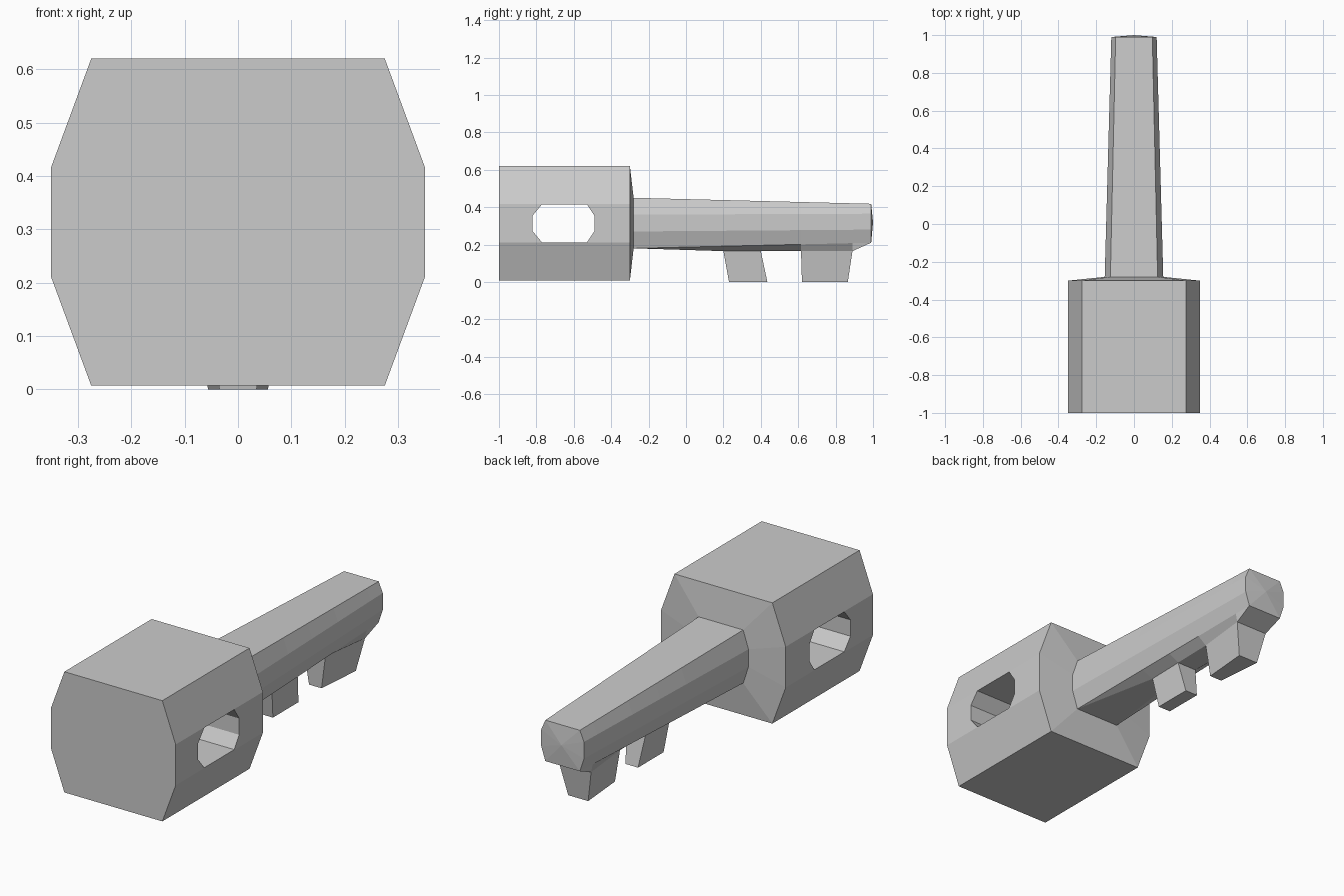
import bpy, bmesh

cube = bpy.data.objects.get("Cube")
if cube:
    bpy.data.objects.remove(cube, do_unlink=True)

# Single plain grey metal
metal = bpy.data.materials.new("grey metal")
metal.use_nodes = True
GREY = (0.6, 0.6, 0.6, 1)
metal.diffuse_color = GREY
metal.node_tree.nodes["Principled BSDF"].inputs["Base Color"].default_value = GREY


def loft(name, rings, tip=None):
    """Skin a list of equal-length rings, capping both ends."""
    bm = bmesh.new()
    vs = [[bm.verts.new(p) for p in ring] for ring in rings]
    n = len(rings[0])
    for a, b in zip(vs, vs[1:]):
        for i in range(n):
            j = (i + 1) % n
            bm.faces.new((a[i], a[j], b[j], b[i]))
    bm.faces.new(vs[0])
    if tip:
        centre = bm.verts.new(tip)
        for i in range(n):
            bm.faces.new((vs[-1][i], vs[-1][(i + 1) % n], centre))
    else:
        bm.faces.new(vs[-1])
    bmesh.ops.remove_doubles(bm, verts=bm.verts, dist=1e-4)
    bmesh.ops.recalc_face_normals(bm, faces=bm.faces)
    me = bpy.data.meshes.new(name)
    bm.to_mesh(me)
    bm.free()
    me.materials.append(metal)
    ob = bpy.data.objects.new(name, me)
    bpy.context.collection.objects.link(ob)
    return ob


def mirrored(half, y):
    """Close a right-hand (x, z) profile, listed top to bottom, across x = 0."""
    return [(x, y, z) for x, z in half] + [(-x, y, z) for x, z in reversed(half)]


# Octagonal bow with a shallow shoulder behind it
bow_half = [(0.275, 0.62), (0.35, 0.417), (0.35, 0.21), (0.275, 0.007)]
base_half = [(0.125, 0.45), (0.155, 0.36), (0.155, 0.27), (0.125, 0.18)]
tip_half = [(0.097, 0.418), (0.12, 0.365), (0.12, 0.28), (0.097, 0.21)]
bow = loft("bow", [mirrored(bow_half, -1), mirrored(bow_half, -0.3),
                   mirrored(base_half, -0.28)])

# Octagonal hole cut sideways through the bow
hole = [(-0.77, 0.415), (-0.53, 0.415), (-0.49, 0.355), (-0.49, 0.272),
        (-0.53, 0.212), (-0.77, 0.212), (-0.82, 0.272), (-0.82, 0.355)]
cutter = loft("hole_cutter", [[(x, y, z) for y, z in hole] for x in (-0.5, 0.5)])
cutter.hide_render = True
mod = bow.modifiers.new("hole", 'BOOLEAN')
mod.object = cutter
mod.operation = 'DIFFERENCE'
mod.solver = 'EXACT'
bpy.context.view_layer.objects.active = bow
bpy.ops.object.modifier_apply(modifier=mod.name)
bpy.data.objects.remove(cutter, do_unlink=True)

# Tapered shaft whose underside narrows into a keel carrying the teeth
START, END = -0.28, 0.99
KEEL = 0.165
keel_widths = [(0.2, 0.05), (0.4, 0.055), (0.615, 0.06), (0.89, 0.09)]


def shaft_ring(y, keel=None):
    t = (y - START) / (END - START)
    half = [(a[0] + (b[0] - a[0]) * t, a[1] + (b[1] - a[1]) * t)
            for a, b in zip(base_half, tip_half)]
    return mirrored(half + [(keel, KEEL) if keel else half[-1]], y)


def shaft_loft():
    rings = [shaft_ring(START)]
    rings += [shaft_ring(y, w) for y, w in keel_widths]
    rings.append(shaft_ring(END))
    # Drop the doubled corner where the end rings have no keel
    bm_tip = (0, 1, 0.32)
    return loft_with_ends(rings, bm_tip)


def loft_with_ends(rings, tip):
    bm = bmesh.new()
    seen = {}

    def vert(p):
        key = tuple(round(c, 5) for c in p)
        if key not in seen:
            seen[key] = bm.verts.new(p)
        return seen[key]

    def face(points):
        vs = list(dict.fromkeys(vert(p) for p in points))
        if len(vs) > 2:
            bm.faces.new(vs)

    n = len(rings[0])
    for a, b in zip(rings, rings[1:]):
        for i in range(n):
            j = (i + 1) % n
            face((a[i], a[j], b[j], b[i]))
    face(rings[0])
    for i in range(n):
        face((rings[-1][i], rings[-1][(i + 1) % n], tip))
    bmesh.ops.recalc_face_normals(bm, faces=bm.faces)
    me = bpy.data.meshes.new("shaft")
    bm.to_mesh(me)
    bm.free()
    me.materials.append(metal)
    ob = bpy.data.objects.new("shaft", me)
    bpy.context.collection.objects.link(ob)
    return ob


shaft_loft()


# Teeth: (y, half width) at front and back, for the top and the bottom
def tooth(name, top, bottom):
    def ring(ends, z):
        (y0, w0), (y1, w1) = ends
        return [(-w0, y0, z), (w0, y0, z), (w1, y1, z), (-w1, y1, z)]
    loft(name, [ring(top, KEEL), ring(bottom, 0)])


tooth("inner_tooth", keel_widths[:2], [(0.23, 0.035), (0.435, 0.035)])
tooth("outer_tooth", keel_widths[2:], [(0.62, 0.035), (0.865, 0.056)])
